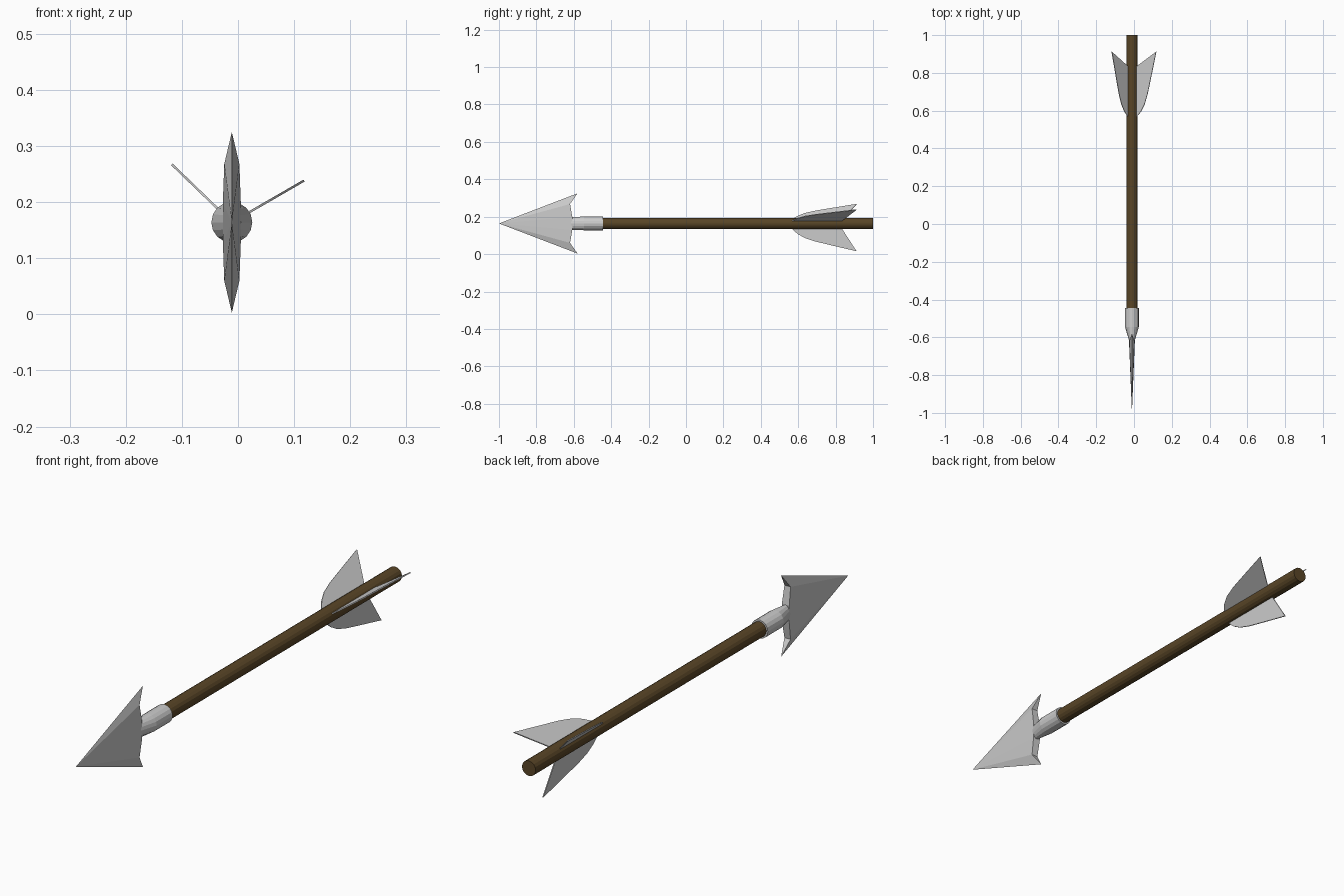
import bpy, bmesh
from math import cos, sin, pi, radians
from mathutils import Matrix

if "Cube" in bpy.data.objects:
    bpy.data.objects.remove(bpy.data.objects["Cube"])

CX, CZ = -0.011, 0.164   # axis of the arrow, running along y
SIDES = 16


def make(name, verts, faces, color=None, matrix=None):
    me = bpy.data.meshes.new(name)
    me.from_pydata(verts, [], faces)
    bm = bmesh.new()
    bm.from_mesh(me)
    bmesh.ops.recalc_face_normals(bm, faces=bm.faces)
    bm.to_mesh(me)
    bm.free()
    if matrix:
        me.transform(matrix)
    ob = bpy.data.objects.new(name, me)
    ob.location = (CX, 0, CZ)
    bpy.context.collection.objects.link(ob)
    if color:
        mat = bpy.data.materials.new(name)
        mat.diffuse_color = (*color, 1)
        mat.use_nodes = True
        mat.node_tree.nodes["Principled BSDF"].inputs["Base Color"].default_value = mat.diffuse_color
        me.materials.append(mat)
    return ob


def tube(name, rings, color=None):
    """Capped loft through rings of (y, x radius, z radius)."""
    n = SIDES
    verts = [(rx * cos(2 * pi * i / n), y, rz * sin(2 * pi * i / n))
             for y, rx, rz in rings for i in range(n)]
    faces = [(k * n + i, k * n + (i + 1) % n, (k + 1) * n + (i + 1) % n, (k + 1) * n + i)
             for k in range(len(rings) - 1) for i in range(n)]
    faces += [tuple(range(n)), tuple(range((len(rings) - 1) * n, len(rings) * n))]
    return make(name, verts, faces, color)


# Wooden shaft
tube("shaft", [(-0.45, 0.03, 0.03), (1.0, 0.03, 0.03)], (0.10, 0.06, 0.02))

# Metal socket, flattening sideways into the blade
tube("socket", [(-0.445, 0.0365, 0.0365), (-0.545, 0.0365, 0.0365), (-0.615, 0.016, 0.034)])

# Barbed blade: sharp at the tip and barbs, thick at the back
verts = [(0, -1, 0), (0, -0.58, 0.161), (0, -0.58, -0.161)]
for s in (1, -1):
    verts += [(s * 0.0135, -0.62, 0.104), (s * 0.016, -0.608, 0.035),
              (s * 0.016, -0.608, -0.035), (s * 0.0135, -0.62, -0.104)]
faces = []
for a in (3, 7):
    loop = [1, a, a + 1, a + 2, a + 3, 2]
    faces += [(0, p, q) for p, q in zip(loop, loop[1:])]
faces += [(1, 3, 7), (2, 6, 10)] + [(k, k + 1, k + 5, k + 4) for k in (3, 4, 5)]
make("blade", verts, faces)

# Three feather vanes around the tail: (radius, y) outline
outline = [(0.022, 0.56), (0.055, 0.595), (0.078, 0.635), (0.096, 0.69),
           (0.120, 0.79), (0.1485, 0.912), (0.03, 0.835), (0.022, 0.83)]
n = len(outline)
verts = [(r, y, t) for t in (-0.002, 0.002) for r, y in outline]
faces = [tuple(range(n)), tuple(range(n, 2 * n))]
faces += [(i, (i + 1) % n, (i + 1) % n + n, i + n) for i in range(n)]
for k, angle in enumerate((30, 136, 270)):
    make(f"vane_{k + 1}", verts, faces, None, Matrix.Rotation(-radians(angle), 4, 'Y'))
